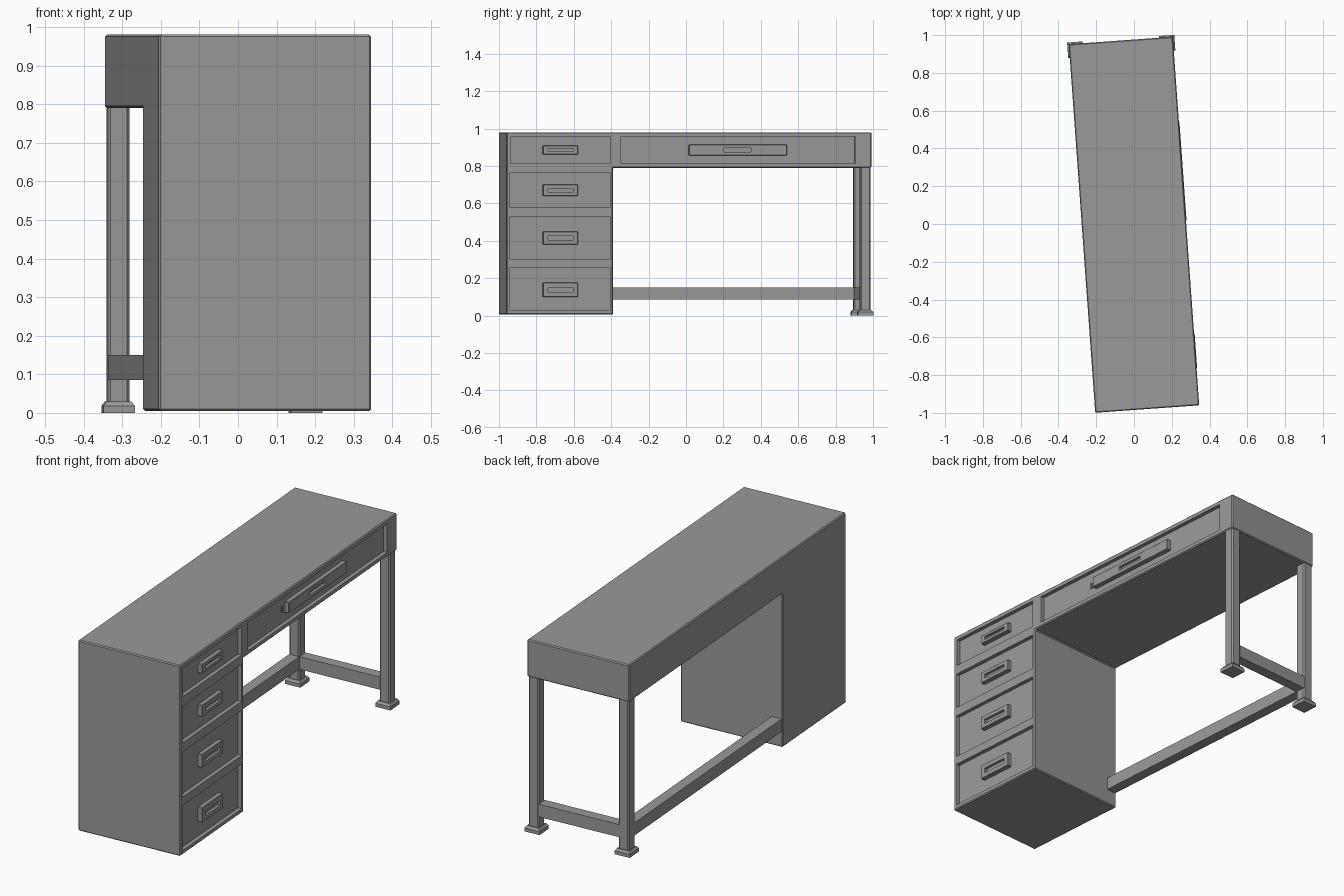
import bpy
import bmesh
import math
from mathutils import Matrix, Vector

cube = bpy.data.objects.get("Cube")
if cube:
    bpy.data.objects.remove(cube, do_unlink=True)

# The desk stands slightly turned on the floor
PLACE = Matrix.Translation((0, -0.004, 0)) @ Matrix.Rotation(math.radians(4.1), 4, 'Z')

grey = bpy.data.materials.new("plain_grey")
grey.use_nodes = True
tone = (0.32, 0.32, 0.32, 1)
grey.diffuse_color = tone
grey.node_tree.nodes["Principled BSDF"].inputs["Base Color"].default_value = tone


def add_box(bm, low, high):
    low, high = Vector(low), Vector(high)
    mat = Matrix.Translation((low + high) / 2) @ Matrix.Diagonal((*(high - low), 1))
    return bmesh.ops.create_cube(bm, size=1, matrix=mat)["verts"]


def finish(bm, name, bevel=0):
    if bevel:
        bmesh.ops.bevel(bm, geom=bm.edges[:], offset=bevel, segments=1,
                        affect='EDGES', profile=0.5)
    bmesh.ops.recalc_face_normals(bm, faces=bm.faces[:])
    mesh = bpy.data.meshes.new(name)
    bm.to_mesh(mesh)
    bm.free()
    mesh.materials.append(grey)
    obj = bpy.data.objects.new(name, mesh)
    obj.matrix_world = PLACE
    bpy.context.collection.objects.link(obj)
    return obj


def box(name, low, high, bevel=0):
    bm = bmesh.new()
    add_box(bm, low, high)
    return finish(bm, name, bevel)


def carve(obj, boxes):
    """Subtract a list of boxes, then drop the cutter."""
    bm = bmesh.new()
    for low, high in boxes:
        add_box(bm, low, high)
    cutter = finish(bm, "recess_cutter")
    cutter.hide_render = True
    mod = obj.modifiers.new("recesses", 'BOOLEAN')
    mod.operation = 'DIFFERENCE'
    mod.solver = 'EXACT'
    mod.object = cutter
    bpy.context.view_layer.update()
    carved = bpy.data.meshes.new_from_object(
        obj.evaluated_get(bpy.context.evaluated_depsgraph_get()))
    obj.modifiers.clear()
    obj.data = carved
    bpy.data.objects.remove(cutter, do_unlink=True)


SIDE, END, TOP = 0.276, 0.978, 0.98
FACE = SIDE - 0.02      # recessed drawer front
PULL = SIDE + 0.003     # outer face of the handles

# Each drawer: name, y range, z range, handle y range, handle z range, slot y range
pull_y, slot_y = (-0.783, -0.595), (-0.756, -0.621)
drawers = [
    ("top", (-0.953, -0.423), (0.813, 0.957), pull_y, (0.861, 0.909), slot_y),
    ("upper", (-0.958, -0.423), (0.577, 0.765), pull_y, (0.64, 0.70), slot_y),
    ("middle", (-0.958, -0.423), (0.30, 0.53), pull_y, (0.38, 0.449), slot_y),
    ("bottom", (-0.958, -0.423), (0.027, 0.257), pull_y, (0.10, 0.176), slot_y),
    ("wide", (-0.365, 0.89), (0.813, 0.957), (0.0, 0.525), (0.856, 0.914), (0.188, 0.333)),
]

# Desk body: pedestal and top as one L-shaped profile, extruded across the depth
profile = [(-END, 0.005), (-0.407, 0.005), (-0.407, 0.79),
           (END, 0.79), (END, TOP), (-END, TOP)]
bm = bmesh.new()
face = bm.faces.new([bm.verts.new((-SIDE, y, z)) for y, z in profile])
ext = bmesh.ops.extrude_face_region(bm, geom=[face])
bmesh.ops.translate(bm, vec=(2 * SIDE, 0, 0),
                    verts=[v for v in ext["geom"] if isinstance(v, bmesh.types.BMVert)])
body = finish(bm, "desk_body", 0.005)
carve(body, [((FACE, y[0], z[0]), (SIDE + 0.1, y[1], z[1]))
             for _, y, z, _, _, _ in drawers])

# Slotted drawer handles
for name, _, _, hy, hz, sy in drawers:
    handle = box(name + "_drawer_handle", (FACE - 0.004, hy[0], hz[0]),
                 (PULL, hy[1], hz[1]), 0.003)
    mid, half = sum(hz) / 2, 0.17 * (hz[1] - hz[0])
    carve(handle, [((PULL - 0.014, sy[0], mid - half), (PULL + 0.1, sy[1], mid + half))])

# Small lock plate beside the wide handle
box("lock_plate", (FACE - 0.002, -0.033, 0.87), (FACE + 0.005, -0.025, 0.9))

# Legs and stepped feet
LEG_Y, LEG_X, R, F = 0.9465, 0.2435, 0.0285, 0.041
for side, x in (("front", LEG_X), ("back", -LEG_X)):
    bm = bmesh.new()
    add_box(bm, (x - R, LEG_Y - R, 0.02), (x + R, LEG_Y + R, 0.80))
    bmesh.ops.bevel(bm, geom=[e for e in bm.edges
                              if abs(e.verts[0].co.z - e.verts[1].co.z) > 0.1],
                    offset=0.007, segments=1, affect='EDGES', profile=0.5)
    finish(bm, side + "_leg")
    bm = bmesh.new()
    add_box(bm, (x - F, LEG_Y - F, 0), (x + F, LEG_Y + F, 0.018))
    cap = max(bm.faces, key=lambda f: f.calc_center_median().z)
    top = bmesh.ops.extrude_face_region(bm, geom=[cap])
    verts = [v for v in top["geom"] if isinstance(v, bmesh.types.BMVert)]
    bmesh.ops.delete(bm, geom=[cap], context='FACES_ONLY')
    bmesh.ops.translate(bm, vec=(0, 0, 0.011), verts=verts)
    bmesh.ops.scale(bm, vec=(0.8, 0.8, 1), verts=verts,
                    space=Matrix.Translation((-x, -LEG_Y, 0)))
    finish(bm, side + "_foot")

# Stretchers between the legs and back to the pedestal
W = 0.027
box("end_stretcher", (-LEG_X, LEG_Y - W, 0.085), (LEG_X, LEG_Y + W, 0.15))
box("back_stretcher", (-LEG_X - W, -0.42, 0.085), (-LEG_X + W, LEG_Y, 0.15))
